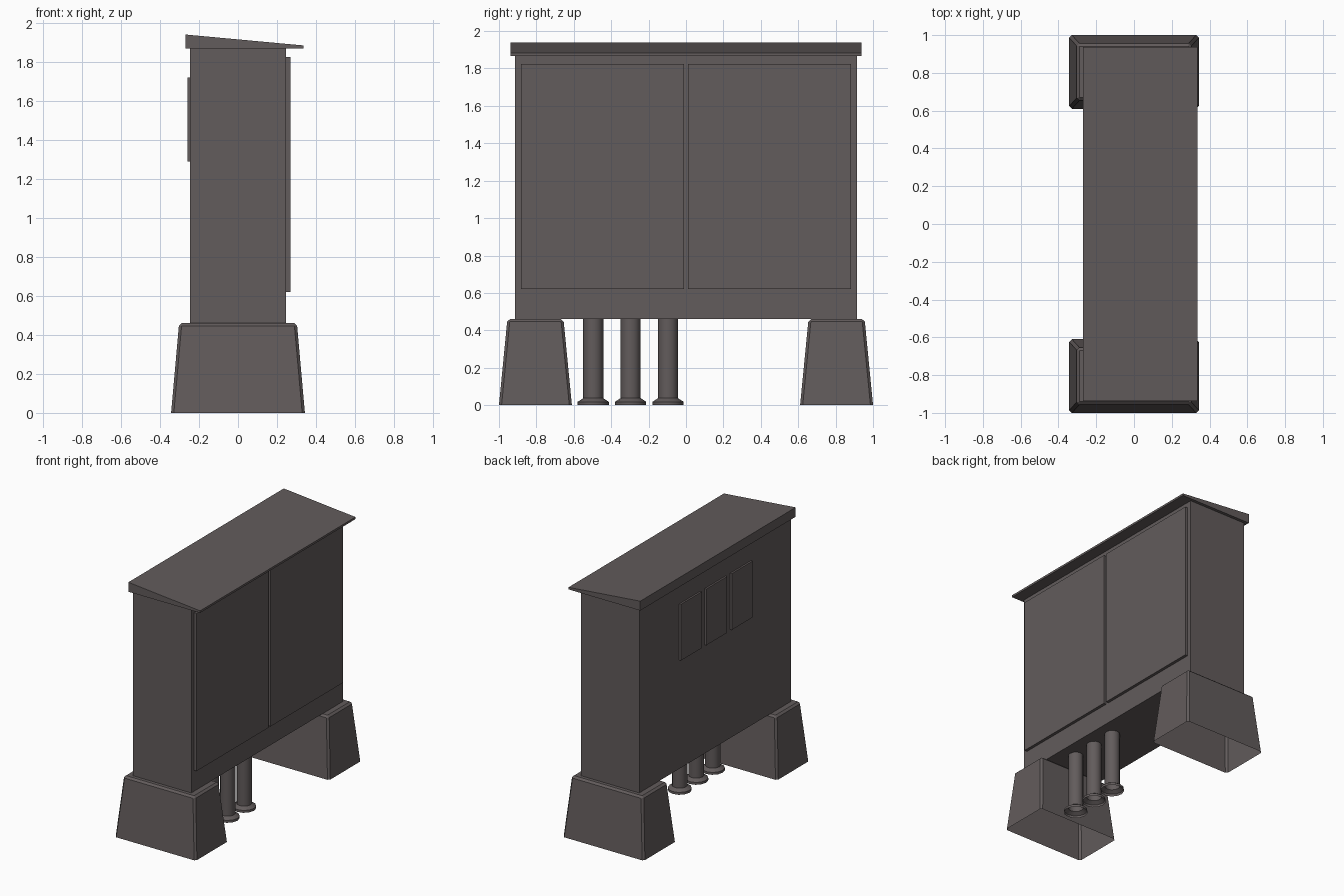
import bpy, bmesh, math

if "Cube" in bpy.data.objects:
    bpy.data.objects.remove(bpy.data.objects["Cube"])

paint = bpy.data.materials.new("dark_warm_grey")
paint.diffuse_color = (0.122, 0.106, 0.106, 1)
paint.use_nodes = True
paint.node_tree.nodes["Principled BSDF"].inputs["Base Color"].default_value = paint.diffuse_color


def finish(name, bm):
    bmesh.ops.recalc_face_normals(bm, faces=bm.faces[:])
    mesh = bpy.data.meshes.new(name)
    bm.to_mesh(mesh)
    bm.free()
    mesh.materials.append(paint)
    ob = bpy.data.objects.new(name, mesh)
    bpy.context.collection.objects.link(ob)
    return ob


def box(name, x, y, z):
    """Box from (min, max) ranges."""
    bm = bmesh.new()
    bmesh.ops.create_cube(bm, size=1)
    for v in bm.verts:
        v.co = [r[0] if c < 0 else r[1] for c, r in zip(v.co, (x, y, z))]
    return finish(name, bm)


# Cabinet body
box("cabinet_body", (-0.246, 0.246), (-0.915, 0.915), (0.46, 1.87))

# Sloping roof, a wedge profile extruded along y
bm = bmesh.new()
profile = [(-0.27, 1.868), (0.336, 1.868), (0.336, 1.884), (-0.27, 1.94)]
face = bm.faces.new([bm.verts.new((x, -0.938, z)) for x, z in profile])
ext = bmesh.ops.extrude_face_region(bm, geom=[face])
for v in ext["geom"]:
    if isinstance(v, bmesh.types.BMVert):
        v.co.y = 0.938
finish("sloped_roof", bm)

# Two doors on the right side
for name, y in (("door_near", (-0.882, -0.012)), ("door_far", (0.012, 0.882))):
    box(name, (0.24, 0.268), y, (0.62, 1.825))

# Three thin panels on the left side
for i in range(3):
    yc = (i - 1) * 0.307
    box(f"side_panel_{i + 1}", (-0.26, -0.24), (yc - 0.126, yc + 0.126), (1.29, 1.72))

# Tapered, bevelled feet with open undersides
for name, yc in (("foot_front", -0.805), ("foot_back", 0.805)):
    bm = bmesh.new()
    bmesh.ops.create_cube(bm, size=2)
    for v in bm.verts:
        top = v.co.z > 0
        v.co = (v.co.x * (0.302 if top else 0.343),
                yc + v.co.y * (0.15 if top else 0.195),
                0.46 if top else 0)
    bm.normal_update()
    edges = [e for e in bm.edges if max(v.co.z for v in e.verts) > 0.1]
    bmesh.ops.bevel(bm, geom=edges, offset=0.014, segments=1, affect='EDGES')
    bottom = [f for f in bm.faces if all(v.co.z < 0.001 for v in f.verts)]
    bmesh.ops.delete(bm, geom=bottom, context='FACES')
    finish(name, bm)

# Cable pipes with flared collars, open at the ground
SIDES = 12
rings = [(0.083, 0.0), (0.083, 0.018), (0.054, 0.037), (0.054, 0.465)]
for i, yc in enumerate((-0.496, -0.296, -0.096)):
    bm = bmesh.new()
    loops = []
    for r, z in rings:
        loops.append([bm.verts.new((0.12 + r * math.cos(k * math.tau / SIDES),
                                    yc + r * math.sin(k * math.tau / SIDES), z))
                      for k in range(SIDES)])
    for a, b in zip(loops, loops[1:]):
        for k in range(SIDES):
            n = (k + 1) % SIDES
            bm.faces.new((a[k], a[n], b[n], b[k]))
    bm.faces.new(loops[-1])
    pipe = finish(f"cable_pipe_{i + 1}", bm)
    bpy.ops.object.select_all(action='DESELECT')
    pipe.select_set(True)
    bpy.context.view_layer.objects.active = pipe
    bpy.ops.object.shade_smooth_by_angle(angle=math.radians(35))
